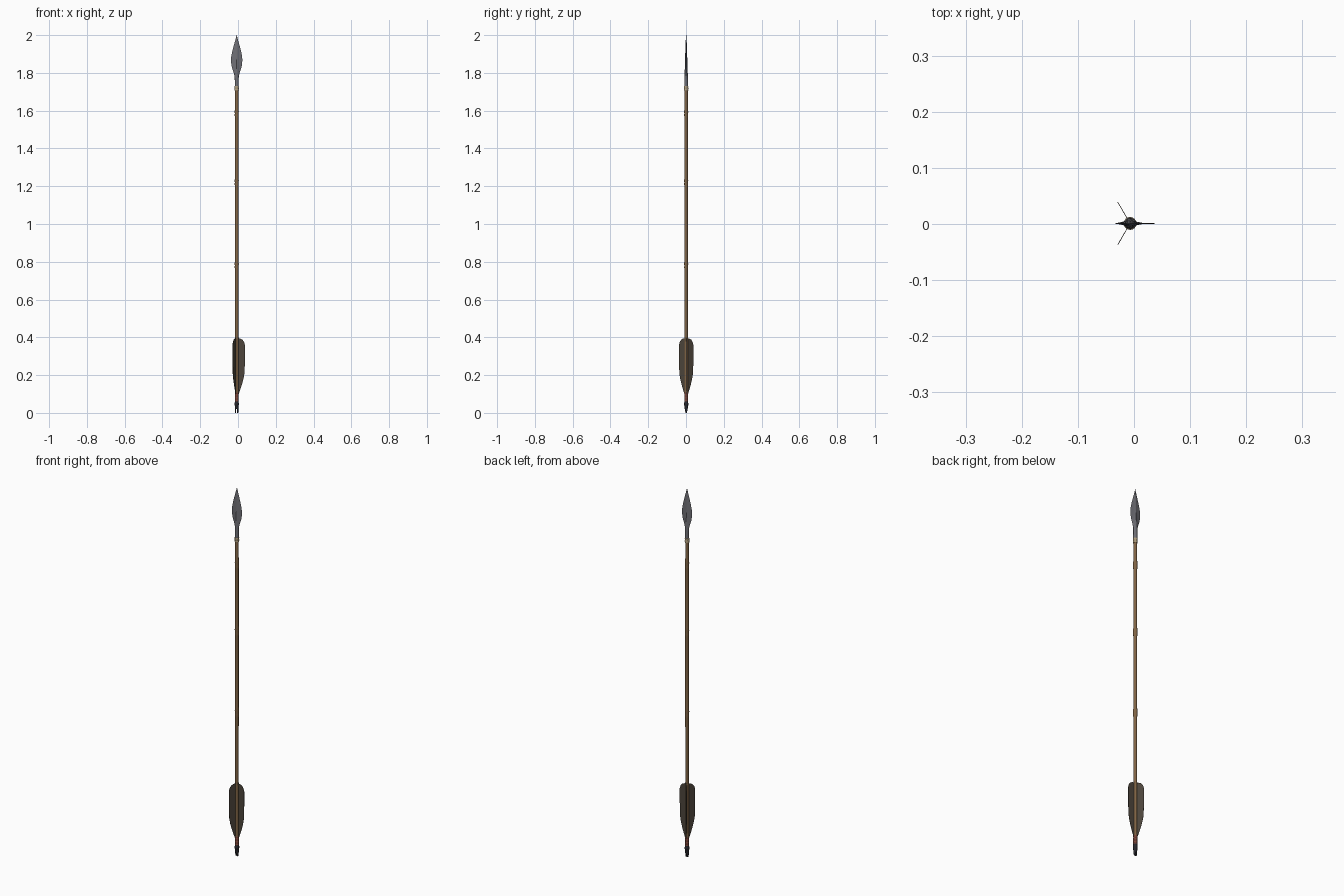
import bpy, bmesh, math
from mathutils import Matrix, Vector

if "Cube" in bpy.data.objects:
    bpy.data.objects.remove(bpy.data.objects["Cube"])

CX, CY = -0.007, 0.001


def material(name, rgb):
    m = bpy.data.materials.new(name)
    m.diffuse_color = (*rgb, 1)
    m.use_nodes = True
    m.node_tree.nodes["Principled BSDF"].inputs["Base Color"].default_value = m.diffuse_color
    return m


WOOD = material("cane", (0.22, 0.13, 0.06))
STEEL = material("steel", (0.16, 0.16, 0.18))
CORD = material("pale_cord", (0.42, 0.33, 0.2))
RED = material("red_thread", (0.2, 0.06, 0.04))
DARK = material("horn", (0.02, 0.02, 0.025))
PLUME = material("plume", (0.075, 0.06, 0.045))


def finish(name, bm, mat, smooth=True):
    bmesh.ops.recalc_face_normals(bm, faces=bm.faces)
    me = bpy.data.meshes.new(name)
    bm.to_mesh(me)
    bm.free()
    ob = bpy.data.objects.new(name, me)
    bpy.context.collection.objects.link(ob)
    ob.location = (CX, CY, 0)
    me.materials.append(mat)
    if smooth:
        bpy.ops.object.select_all(action='DESELECT')
        ob.select_set(True)
        bpy.context.view_layer.objects.active = ob
        bpy.ops.object.shade_smooth_by_angle(angle=math.radians(35))
    return ob


def loft(name, sections, mat, n=16):
    """Sections are (z, half width x, half depth y, exponent); exponent 1 is round, above 1 pinched."""
    bm = bmesh.new()
    rings = []
    for z, rx, ry, p in sections:
        ring = []
        for i in range(n):
            a = 2 * math.pi * i / n
            c, s = math.cos(a), math.sin(a)
            ring.append(bm.verts.new((rx * math.copysign(abs(c) ** p, c),
                                      ry * math.copysign(abs(s) ** p, s), z)))
        rings.append(ring)
    for a, b in zip(rings, rings[1:]):
        for i in range(n):
            j = (i + 1) % n
            bm.faces.new((a[i], a[j], b[j], b[i]))
    bm.faces.new(rings[0][::-1])
    bm.faces.new(rings[-1])
    return finish(name, bm, mat)


def lathe(name, profile, mat):
    return loft(name, [(z, r, r, 1) for z, r in profile], mat)


# Cane shaft with swollen joints
profile = [(0.05, 0.0088)]
for z in (0.78, 1.22, 1.585):
    profile += [(z - 0.025, 0.009), (z - 0.008, 0.0108), (z, 0.0098),
                (z + 0.008, 0.0112), (z + 0.025, 0.009)]
profile.append((1.74, 0.0088))
lathe("shaft", profile, WOOD)

# Spear head: round socket flowing into a pinched leaf blade
loft("spear_head", [
    (1.725, 0.0100, 0.0100, 1), (1.760, 0.0100, 0.0095, 1),
    (1.785, 0.0115, 0.0088, 1.2), (1.805, 0.0170, 0.0080, 1.8),
    (1.830, 0.0255, 0.0072, 2.4), (1.850, 0.0290, 0.0066, 2.4),
    (1.870, 0.0300, 0.0060, 2.4), (1.890, 0.0285, 0.0054, 2.3),
    (1.920, 0.0220, 0.0045, 2.2), (1.950, 0.0140, 0.0035, 2),
    (1.980, 0.0055, 0.0020, 2), (2.000, 0.0003, 0.0003, 2)], STEEL)


# Cord bindings, each a row of small rounded wraps
def binding(name, z0, z1, r, turns, mat):
    pts = []
    for i in range(turns):
        a = z0 + (z1 - z0) * i / turns
        h = (z1 - z0) / turns
        pts += [(a, r - 0.001), (a + 0.3 * h, r), (a + 0.7 * h, r)]
    lathe(name, pts + [(z1, r - 0.001)], mat)


binding("head_binding", 1.706, 1.730, 0.0115, 3, CORD)
binding("tail_binding", 0.060, 0.108, 0.0102, 6, RED)

# Nock: collar tapering to a wedge, with a string slot cut through it
nock = loft("nock", [
    (0.000, 0.0075, 0.0030, 1), (0.006, 0.0092, 0.0050, 1),
    (0.025, 0.0098, 0.0085, 1), (0.038, 0.0100, 0.0100, 1),
    (0.042, 0.0115, 0.0115, 1), (0.052, 0.0115, 0.0115, 1),
    (0.056, 0.0100, 0.0100, 1), (0.064, 0.0095, 0.0095, 1)], DARK)
bm = bmesh.new()
bmesh.ops.create_cube(bm, size=1, matrix=Matrix.Translation((0, 0, 0.006))
                      @ Matrix.Diagonal((0.005, 0.05, 0.028, 1)))
slot = finish("nock_slot_cutter", bm, DARK, False)
slot.hide_render = True
slot.hide_viewport = True
cut = nock.modifiers.new("slot", 'BOOLEAN')
cut.operation = 'DIFFERENCE'
cut.object = slot
cut.solver = 'EXACT'

# Three thin feather vanes around the shaft
vane = [(0.100, 0.011), (0.120, 0.018), (0.150, 0.028), (0.180, 0.036),
        (0.210, 0.0415), (0.260, 0.0432), (0.320, 0.0438), (0.360, 0.0435),
        (0.376, 0.039), (0.388, 0.030), (0.394, 0.018)]
for k in range(3):
    bm = bmesh.new()
    T = 0.0006
    loops = []
    for z, r in vane:
        loops.append([bm.verts.new(v) for v in
                      ((0.0075, -T, z), (r, -T, z), (r, T, z), (0.0075, T, z))])
    for a, b in zip(loops, loops[1:]):
        for i in range(4):
            j = (i + 1) % 4
            bm.faces.new((a[i], a[j], b[j], b[i]))
    bm.faces.new(loops[0][::-1])
    bm.faces.new(loops[-1])
    # Quill along the foot of the vane
    bmesh.ops.create_cone(bm, cap_ends=True, segments=8, radius1=0.001, radius2=0.0016,
                          depth=0.30, matrix=Matrix.Translation((0.0095, 0, 0.25)))
    bmesh.ops.rotate(bm, verts=bm.verts, cent=Vector((0, 0, 0)),
                     matrix=Matrix.Rotation(k * math.tau / 3, 3, 'Z'))
    finish(f"feather_{k + 1}", bm, PLUME)
